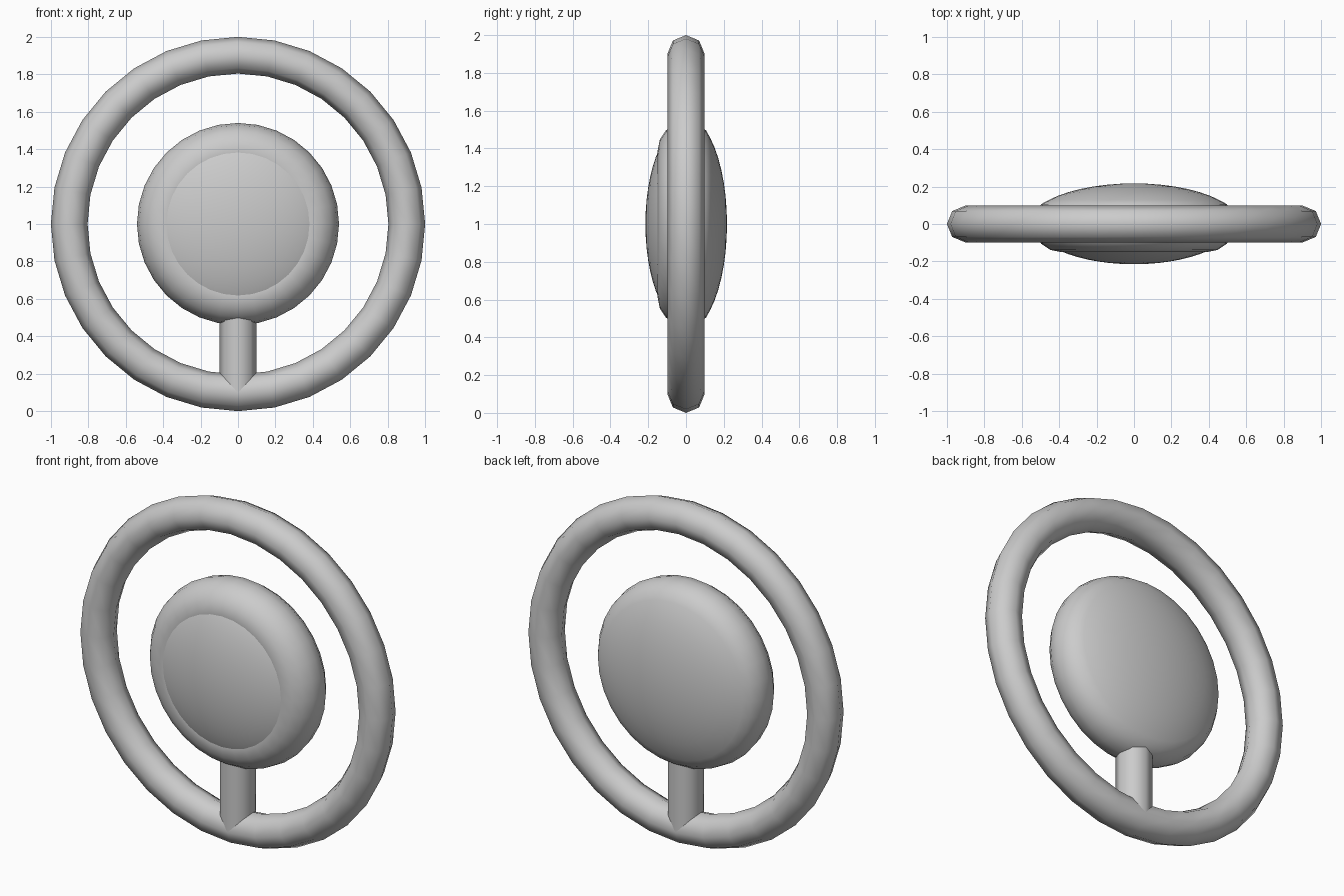
import bpy, bmesh, math
from mathutils import Matrix

if "Cube" in bpy.data.objects:
    bpy.data.objects.remove(bpy.data.objects["Cube"])

CENTRE = 1.0   # height of the wheel centre
SEG = 32

grey = bpy.data.materials.new("grey")
grey.diffuse_color = (0.6, 0.6, 0.6, 1)
grey.use_nodes = True
grey.node_tree.nodes["Principled BSDF"].inputs["Base Color"].default_value = grey.diffuse_color


def finish(obj, name):
    obj.name = name
    obj.data.materials.append(grey)
    for p in obj.data.polygons:
        p.use_smooth = True


def lathe(name, profile):
    """Spin (radius, depth) points around the front-to-back axis."""
    bm = bmesh.new()
    verts = [bm.verts.new((r, y, 0)) for r, y in profile]
    edges = [bm.edges.new(pair) for pair in zip(verts, verts[1:])]
    bmesh.ops.spin(bm, geom=verts + edges, cent=(0, 0, 0), axis=(0, 1, 0),
                   angle=2 * math.pi, steps=SEG)
    bmesh.ops.remove_doubles(bm, verts=bm.verts, dist=0.0005)
    bmesh.ops.recalc_face_normals(bm, faces=bm.faces)
    bmesh.ops.transform(bm, matrix=Matrix.Translation((0, 0, CENTRE)), verts=bm.verts)
    mesh = bpy.data.meshes.new(name)
    bm.to_mesh(mesh)
    bm.free()
    obj = bpy.data.objects.new(name, mesh)
    bpy.context.collection.objects.link(obj)
    finish(obj, name)
    return obj


def ellipse(a, b, t):
    return a * math.sin(t), b * math.cos(t)


# Outer rim
bpy.ops.mesh.primitive_torus_add(major_segments=SEG, minor_segments=8,
                                 major_radius=0.902, minor_radius=0.098,
                                 location=(0, 0, CENTRE),
                                 rotation=(math.pi / 2, 0, 0))
finish(bpy.context.object, "outer_rim")

# Post joining rim and hub
bpy.ops.mesh.primitive_cylinder_add(vertices=8, radius=0.098, depth=0.6,
                                    end_fill_type='NOTHING', location=(0, 0, 0.4))
finish(bpy.context.object, "post")

# Hub: rounded front lip running into a domed back
lip = []
for i in range(-2, 7):
    a = math.radians(22.5 * i)
    lip.append((0.39 + 0.15 * math.sin(a), -0.15 * math.cos(a)))
t0 = math.asin(0.496 / 0.565)
back = [ellipse(0.565, 0.217, t0 * (1 - i / 8)) for i in range(1, 9)]
lathe("hub", lip + back)

# Front dome set inside the lip
t1 = math.asin(0.44 / 0.53)
lathe("front_dome", [(r, -y) for r, y in
                     (ellipse(0.53, 0.215, t1 * i / 8) for i in range(9))])
